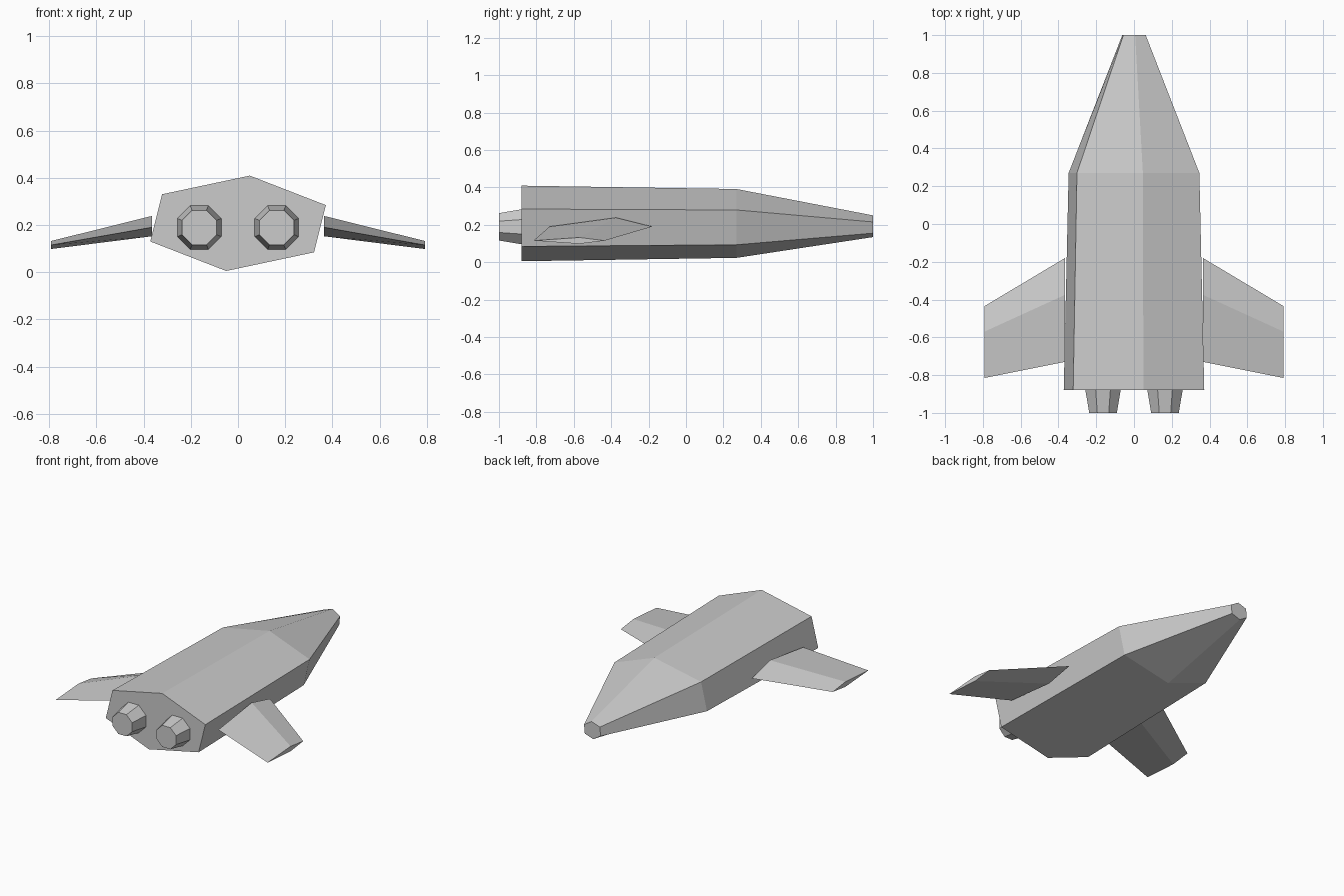
import bpy, bmesh, math

cube = bpy.data.objects.get("Cube")
if cube:
    bpy.data.objects.remove(cube)

grey = bpy.data.materials.new("light_grey")
grey.use_nodes = True
grey.diffuse_color = (0.6, 0.6, 0.6, 1)
grey.node_tree.nodes["Principled BSDF"].inputs["Base Color"].default_value = (0.6, 0.6, 0.6, 1)


def loft(name, rings):
    """Skin a row of matching closed rings and cap both ends."""
    bm = bmesh.new()
    loops = [[bm.verts.new(p) for p in ring] for ring in rings]
    for a, b in zip(loops, loops[1:]):
        n = len(a)
        for i in range(n):
            j = (i + 1) % n
            bm.faces.new((a[i], a[j], b[j], b[i]))
    bm.faces.new(loops[0])
    bm.faces.new(loops[-1])
    bmesh.ops.recalc_face_normals(bm, faces=bm.faces)
    mesh = bpy.data.meshes.new(name)
    bm.to_mesh(mesh)
    bm.free()
    mesh.materials.append(grey)
    obj = bpy.data.objects.new(name, mesh)
    bpy.context.collection.objects.link(obj)
    return obj


def hull_ring(y, z, half):
    """Twisted hexagon: three corners, repeated by a half turn about (0, z)."""
    turned = [(-x, -h) for x, h in half]
    return [(x, y, z + h) for x, h in half + turned]


# Hull: stern, shoulder and blunt nose
loft("hull", [
    hull_ring(-0.88, 0.207, [(0.05, 0.202), (0.372, 0.077), (0.322, -0.123)]),
    hull_ring(0.27, 0.207, [(0.047, 0.184), (0.346, 0.072), (0.302, -0.114)]),
    hull_ring(1.0, 0.192, [(0.006, 0.058), (0.062, 0.023), (0.056, -0.037)]),
])


def octagon(x, y, z, apothem):
    r = apothem / math.cos(math.pi / 8)
    angles = [math.pi / 8 + i * math.pi / 4 for i in range(8)]
    return [(x + r * math.cos(a), y, z + r * math.sin(a)) for a in angles]


# Wings (diamond section) and engine nozzles, one per side
root = [(-0.73, 0.19), (-0.375, 0.238), (-0.18, 0.19), (-0.375, 0.152)]
tip = [(-0.815, 0.115), (-0.57, 0.132), (-0.435, 0.115), (-0.57, 0.098)]
for side, s in (("left", 1), ("right", -1)):
    loft(side + "_wing", [[(s * 0.365, y, z) for y, z in root],
                          [(s * 0.792, y, z) for y, z in tip]])
    loft(side + "_engine", [octagon(s * 0.164, -0.87, 0.189, 0.095),
                            octagon(s * 0.164, -1.0, 0.189, 0.073)])
